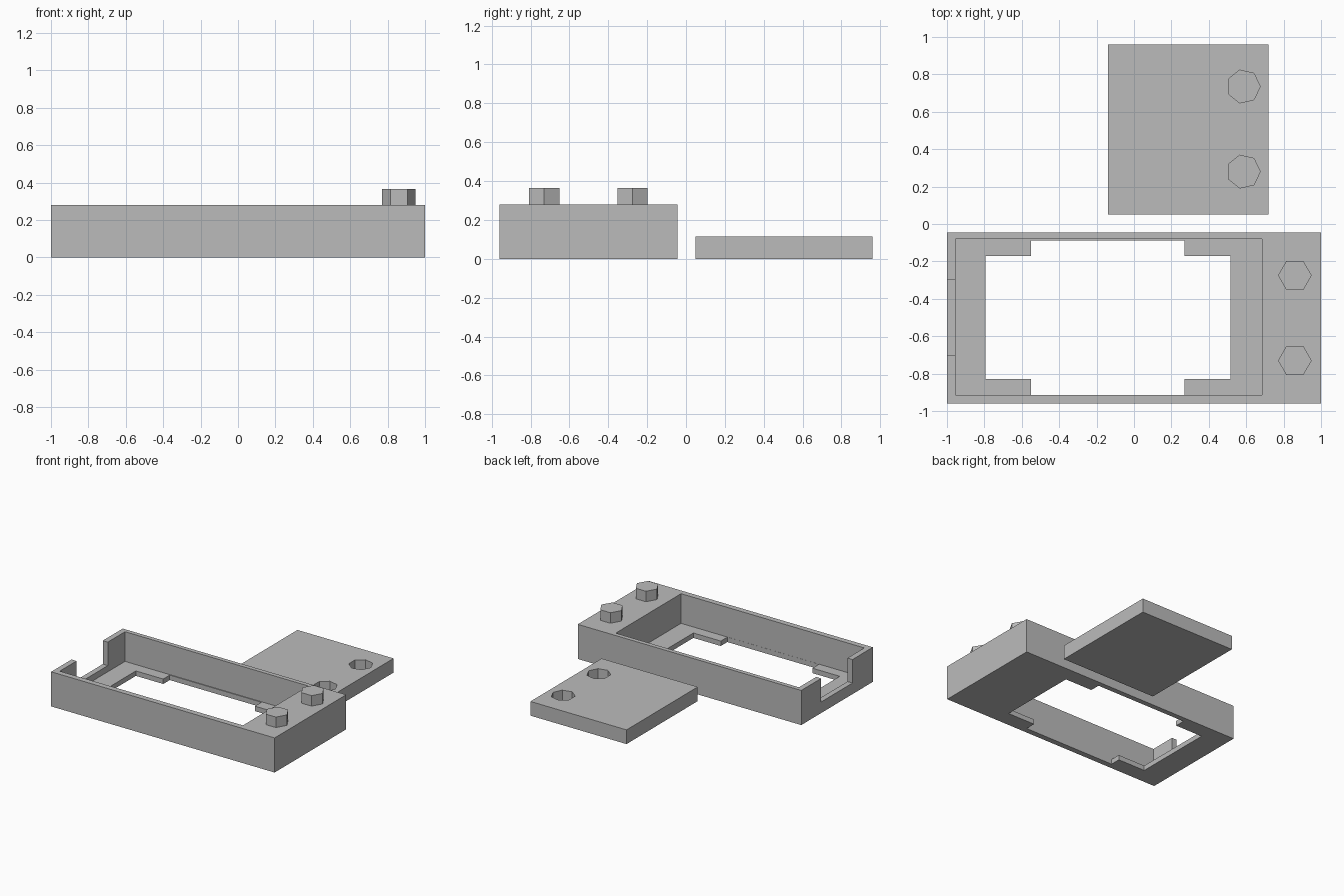
import bpy
from math import pi

if "Cube" in bpy.data.objects:
    bpy.data.objects.remove(bpy.data.objects["Cube"], do_unlink=True)

grey = bpy.data.materials.new("plain grey")
grey.use_nodes = True
grey.diffuse_color = (0.5, 0.5, 0.5, 1)
grey.node_tree.nodes["Principled BSDF"].inputs["Base Color"].default_value = (0.5, 0.5, 0.5, 1)


def finish(name):
    obj = bpy.context.object
    obj.name = name
    obj.data.materials.append(grey)
    bpy.ops.object.transform_apply(location=True, rotation=True, scale=True)
    return obj


def box(name, x, y, z):
    """Box from (min, max) ranges along each axis."""
    spans = (x, y, z)
    bpy.ops.mesh.primitive_cube_add(size=1, location=[(a + b) / 2 for a, b in spans])
    bpy.context.object.scale = [b - a for a, b in spans]
    return finish(name)


def prism(name, sides, radius, x, y, z0, z1):
    """Upright prism with one corner pointing along +x."""
    bpy.ops.mesh.primitive_cylinder_add(
        vertices=sides, radius=radius, depth=z1 - z0,
        location=(x, y, (z0 + z1) / 2), rotation=(0, 0, -pi / 2))
    return finish(name)


def cut(target, cutter):
    cutter.hide_render = True
    mod = target.modifiers.new("cut", 'BOOLEAN')
    mod.operation = 'DIFFERENCE'
    mod.solver = 'EXACT'
    mod.object = cutter
    bpy.context.view_layer.objects.active = target
    bpy.ops.object.modifier_apply(modifier=mod.name)
    bpy.data.objects.remove(cutter, do_unlink=True)


# Tray: block with a pocket, a cross-shaped floor opening and an end notch
CASE_TOP, FLOOR = 0.28, 0.04
tray = box("tray", (-1, 1), (-0.96, -0.045), (0, CASE_TOP))
cut(tray, box("pocket", (-0.955, 0.685), (-0.915, -0.08), (FLOOR, 0.5)))
cut(tray, box("long_opening", (-0.795, 0.515), (-0.83, -0.17), (-0.1, 0.1)))
cut(tray, box("wide_opening", (-0.55, 0.27), (-0.914, -0.087), (-0.1, 0.1)))
cut(tray, box("end_notch", (-1.1, -0.94), (-0.7, -0.3), (0.09, 0.5)))

# Hexagonal pegs on the solid end of the tray
for side, y in (("front", -0.73), ("back", -0.275)):
    prism(f"{side}_peg", 6, 0.09, 0.86, y, CASE_TOP, 0.365)

# Cover plate with two blind seven-sided sockets
cover = box("cover_plate", (-0.14, 0.72), (0.05, 0.96), (0, 0.115))
for y in (0.28, 0.735):
    cut(cover, prism("socket", 7, 0.09, 0.585, y, 0.03, 0.2))
